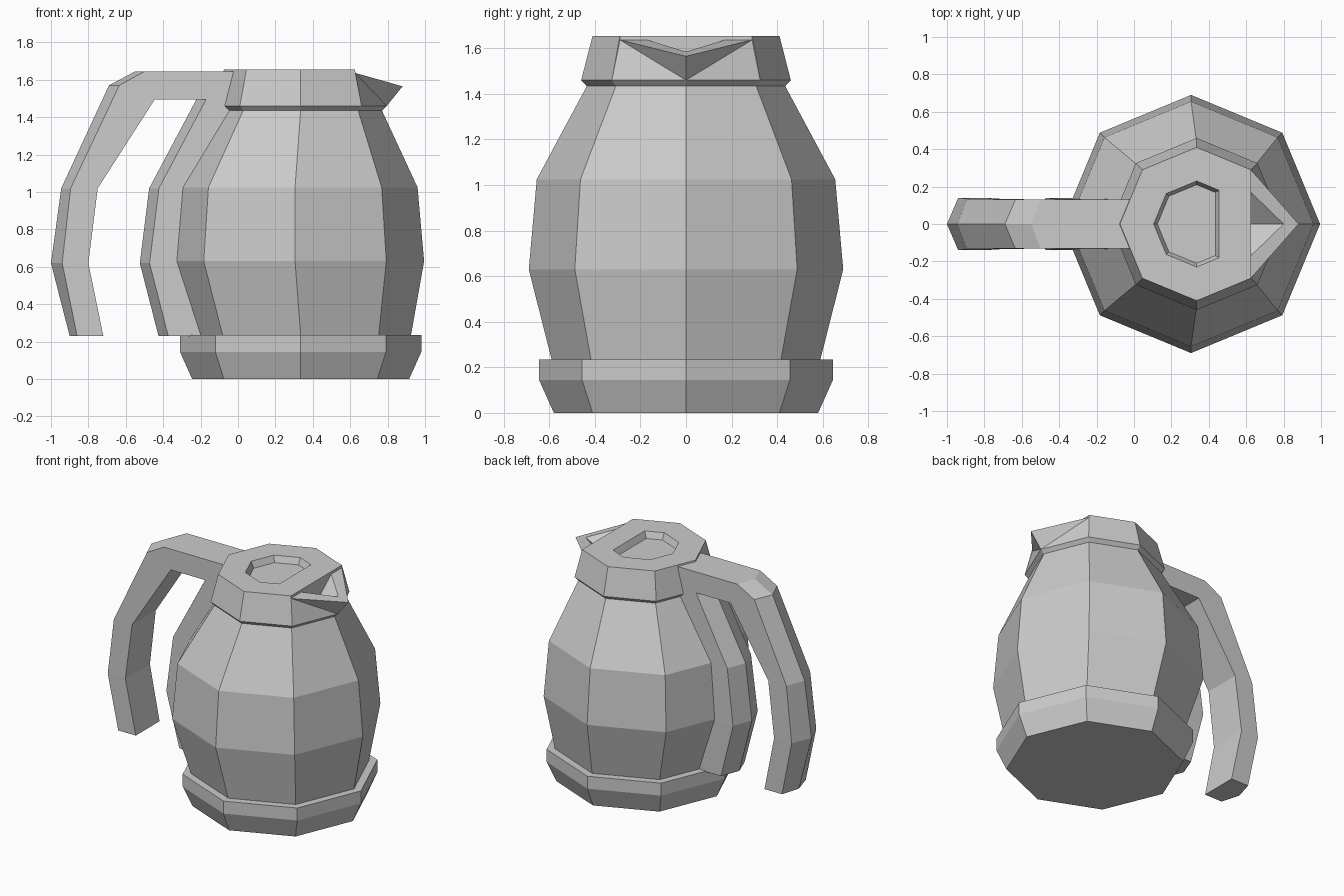
import bpy, bmesh
from math import sin, cos, pi
from mathutils import Vector

if "Cube" in bpy.data.objects:
    bpy.data.objects.remove(bpy.data.objects["Cube"])

CX = 0.335  # axis of base and lid


def octagon(cx, r, z, clip=None):
    """Ring of eight points; clip flattens the +x side at that x."""
    pts = [Vector((cx + r * cos(i * pi / 4), r * sin(i * pi / 4), z)) for i in range(8)]
    if clip is not None:
        for i in (1, 7):
            if pts[i].x > clip:
                side = 1 if i == 1 else -1
                t = (clip - cx) / (pts[i].x - cx)
                pts[i] = Vector((clip, side * (r + (abs(pts[i].y) - r) * t), z))
        pts[0].x = clip
    return pts


def loft(bm, rings, start=False, end=False, skip=()):
    """Join rings of equal length with quads, optionally capping the ends."""
    vs = [[bm.verts.new(p) for p in ring] for ring in rings]
    n = len(rings[0])
    for k in range(len(vs) - 1):
        for i in range(n):
            if (k, i) not in skip:
                j = (i + 1) % n
                bm.faces.new((vs[k][i], vs[k][j], vs[k + 1][j], vs[k + 1][i]))
    if start:
        bm.faces.new(vs[0])
    if end:
        bm.faces.new(vs[-1])


def finish(bm, name):
    bmesh.ops.remove_doubles(bm, verts=bm.verts[:], dist=0.0005)
    bmesh.ops.recalc_face_normals(bm, faces=bm.faces[:])
    mesh = bpy.data.meshes.new(name)
    bm.to_mesh(mesh)
    bm.free()
    bpy.context.collection.objects.link(bpy.data.objects.new(name, mesh))


# Base foot with its rim ledge
bm = bmesh.new()
loft(bm, [octagon(CX, r, z) for r, z in
          ((0.58, 0), (0.645, 0.145), (0.645, 0.235), (0.59, 0.235))], start=True)
finish(bm, "base")

# Bulging body
bm = bmesh.new()
loft(bm, [octagon(c, r, z) for c, r, z in
          ((CX, 0.59, 0.235), (0.305, 0.69, 0.63), (0.305, 0.655, 1.025), (CX, 0.435, 1.435))])
finish(bm, "body")

# Lid: collar, flat top and sunken panel; front collar faces are left to the spout
bm = bmesh.new()
low = octagon(CX, 0.46, 1.46)
top = octagon(CX, 0.41, 1.655, 0.625)
loft(bm, [octagon(CX, 0.435, 1.435), low, top,
          octagon(CX, 0.23, 1.655, 0.455), octagon(CX, 0.21, 1.61, 0.435)],
     end=True, skip=((1, 0), (1, 7)))

# Spout: V-shaped beak with a trough, both halves
tip, inner_tip = (0.88, 0, 1.565), (0.80, 0, 1.585)
trough = (0.625, 0, 1.50)
for i, s in ((1, 1), (7, -1)):
    rim, inner = (0.625, 0.29 * s, 1.637), (0.625, 0.17 * s, 1.637)
    for face in ((low[i], low[0], rim), (low[i], rim, top[i]),
                 (rim, low[0], tip), (rim, tip, inner_tip, inner),
                 (inner, inner_tip, trough),
                 (top[i], rim, inner), (top[i], inner, trough, top[0])):
        bm.faces.new([bm.verts.new(p) for p in face])
finish(bm, "lid_with_spout")


def bar(name, sections):
    """Five-sided bar: ridge (x, z), side (x, z), inner (x, z), half width."""
    b = bmesh.new()
    loft(b, [[(rx, 0, rz), (sx, w, sz), (ix, w, iz), (ix, -w, iz), (sx, -w, sz)]
             for rx, rz, sx, sz, ix, iz, w in sections], True, True)
    finish(b, name)


# Handle hooks from the lid down the back
bar("handle", (
    (-0.90, 0.23, -0.86, 0.23, -0.72, 0.23, 0.135),
    (-1.00, 0.62, -0.94, 0.62, -0.80, 0.62, 0.14),
    (-0.945, 1.02, -0.895, 1.02, -0.75, 1.02, 0.135),
    (-0.69, 1.57, -0.635, 1.57, -0.445, 1.495, 0.13),
    (-0.55, 1.645, -0.50, 1.645, -0.445, 1.495, 0.13),
    (0.10, 1.645, 0.10, 1.645, 0.10, 1.495, 0.13)))

# Raised rib on the body facing the handle
bar("body_rib", [(x, z, x + 0.052, z, x + d, z, w) for x, z, d, w in
                 ((-0.425, 0.23, 0.30, 0.135), (-0.525, 0.62, 0.30, 0.14),
                  (-0.475, 1.02, 0.30, 0.135), (-0.22, 1.50, 0.30, 0.13))])
